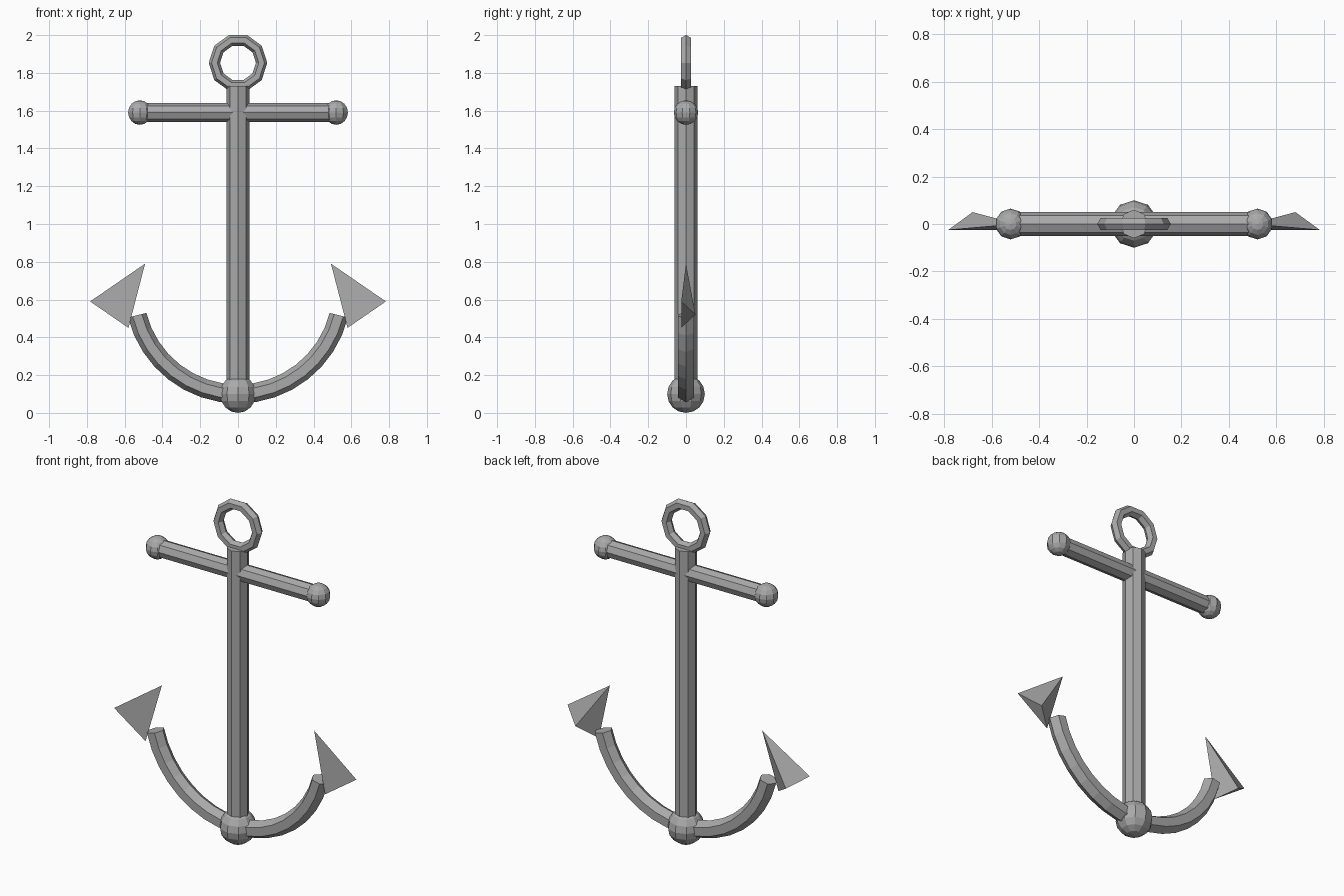
import bpy, bmesh, math
from mathutils import Matrix, Vector

if "Cube" in bpy.data.objects:
    bpy.data.objects.remove(bpy.data.objects["Cube"])

iron = bpy.data.materials.new("iron_grey")
iron.diffuse_color = (0.40, 0.40, 0.40, 1)
iron.use_nodes = True
iron.node_tree.nodes["Principled BSDF"].inputs["Base Color"].default_value = iron.diffuse_color


def finish(name, bm):
    """Turn a bmesh into a flat-shaded iron object."""
    bmesh.ops.recalc_face_normals(bm, faces=bm.faces)
    mesh = bpy.data.meshes.new(name)
    bm.to_mesh(mesh)
    bm.free()
    mesh.materials.append(iron)
    ob = bpy.data.objects.new(name, mesh)
    bpy.context.collection.objects.link(ob)
    return ob


def bar(name, radius, length, matrix):
    bm = bmesh.new()
    bmesh.ops.create_cone(bm, cap_ends=True, segments=8, radius1=radius,
                          radius2=radius, depth=length, matrix=matrix)
    return finish(name, bm)


def ball(name, radius, loc):
    bm = bmesh.new()
    bmesh.ops.create_uvsphere(bm, u_segments=10, v_segments=8, radius=radius,
                              matrix=Matrix.Translation(loc))
    return finish(name, bm)


def arc_tube(name, centre_z, major, minor, start, end, steps, sides=6):
    """Tube swept round an arc in the xz plane; a full turn is closed."""
    closed = abs(end - start) >= 360
    bm = bmesh.new()
    rings = []
    for i in range(steps if closed else steps + 1):
        a = math.radians(start + (end - start) * i / steps)
        ring = []
        for j in range(sides):
            b = math.tau * j / sides
            r = major + minor * math.cos(b)
            ring.append(bm.verts.new((r * math.cos(a), minor * math.sin(b),
                                      centre_z + r * math.sin(a))))
        rings.append(ring)
    for i in range(steps):
        p, q = rings[i], rings[(i + 1) % len(rings)]
        for j in range(sides):
            k = (j + 1) % sides
            bm.faces.new((p[j], p[k], q[k], q[j]))
    if not closed:
        bm.faces.new(rings[0])
        bm.faces.new(rings[-1])
    return finish(name, bm)


# Upright shank and crossbar
bar("shank", 0.06, 1.63, Matrix.Translation((0, 0, 0.915)))
bar("crossbar", 0.05, 1.04,
    Matrix.Translation((0, 0, 1.59)) @ Matrix.Rotation(math.pi / 2, 4, 'Y'))

# Ring at the top and curved arms at the bottom
arc_tube("top_ring", 1.853, 0.125, 0.03, 0, 360, 10)
arc_tube("curved_arms", 0.65, 0.55, 0.05, 194, 346, 16)

# Crown ball under the shank
ball("crown_ball", 0.1, (0, 0, 0.1))

# Mirrored crossbar balls and pointed flukes
for side, s in (("left", -1), ("right", 1)):
    ball(side + "_crossbar_ball", 0.065, (0.52 * s, 0, 1.59))
    bm = bmesh.new()
    tip, outer, inner, back = [bm.verts.new((x * s, y, z)) for x, y, z in (
        (0.492, 0, 0.79), (0.783, -0.025, 0.59),
        (0.58, -0.025, 0.45), (0.68, 0.05, 0.52))]
    for face in ((tip, outer, inner), (tip, outer, back),
                 (tip, inner, back), (outer, inner, back)):
        bm.faces.new(face)
    finish(side + "_fluke", bm)
